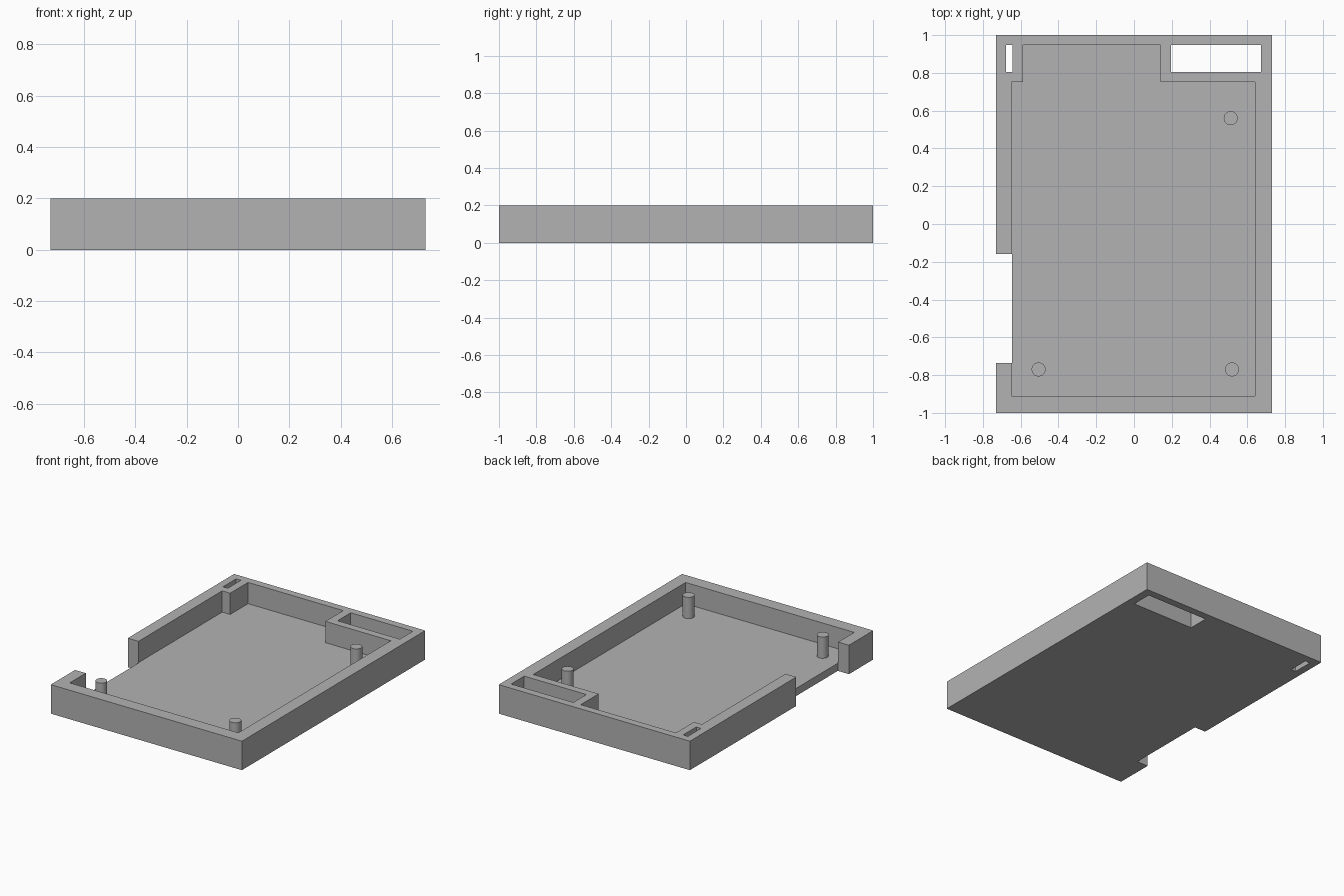
import bpy
import bmesh

cube = bpy.data.objects.get("Cube")
if cube:
    bpy.data.objects.remove(cube, do_unlink=True)

HEIGHT, FLOOR = 0.2, 0.053
HALF_X, HALF_Y = 0.73, 1.0

grey = bpy.data.materials.new("plain grey")
grey.use_nodes = True
grey.diffuse_color = (0.45, 0.45, 0.45, 1)
grey.node_tree.nodes["Principled BSDF"].inputs["Base Color"].default_value = grey.diffuse_color


def prism(name, outline, z0, z1):
    """Extrude a flat outline from z0 up to z1."""
    bm = bmesh.new()
    face = bm.faces.new([bm.verts.new((x, y, z0)) for x, y in outline])
    ext = bmesh.ops.extrude_face_region(bm, geom=[face])["geom"]
    verts = [v for v in ext if isinstance(v, bmesh.types.BMVert)]
    bmesh.ops.translate(bm, vec=(0, 0, z1 - z0), verts=verts)
    bmesh.ops.recalc_face_normals(bm, faces=bm.faces)
    mesh = bpy.data.meshes.new(name)
    bm.to_mesh(mesh)
    bm.free()
    mesh.materials.append(grey)
    obj = bpy.data.objects.new(name, mesh)
    bpy.context.collection.objects.link(obj)
    return obj


def rectangle(x0, x1, y0, y1):
    return [(x0, y0), (x1, y0), (x1, y1), (x0, y1)]


def carve(target, cutter):
    """Subtract the cutter, then discard it."""
    cutter.hide_render = True
    mod = target.modifiers.new("carve", "BOOLEAN")
    mod.operation = "DIFFERENCE"
    mod.solver = "EXACT"
    mod.object = cutter
    bpy.context.view_layer.objects.active = target
    bpy.ops.object.modifier_apply(modifier=mod.name)
    bpy.data.objects.remove(cutter, do_unlink=True)


# Tray block with a side opening in its outline
notch_x, notch_y0, notch_y1 = -0.645, -0.735, -0.16
tray = prism("tray", [
    (-HALF_X, -HALF_Y), (HALF_X, -HALF_Y), (HALF_X, HALF_Y), (-HALF_X, HALF_Y),
    (-HALF_X, notch_y1), (notch_x, notch_y1), (notch_x, notch_y0), (-HALF_X, notch_y0),
], 0, HEIGHT)

# Main cavity, narrower at the back between the two slotted corners
carve(tray, prism("cavity_cutter", [
    (-0.648, -0.91), (0.64, -0.91), (0.64, 0.753), (0.14, 0.753),
    (0.14, 0.948), (-0.587, 0.948), (-0.587, 0.753), (-0.648, 0.753),
], FLOOR, HEIGHT + 0.1))

# Through openings in the back corners
for x0, x1 in ((0.197, 0.672), (-0.678, -0.642)):
    carve(tray, prism("slot_cutter", rectangle(x0, x1, 0.805, 0.948), -0.1, HEIGHT + 0.1))

# Support posts standing on the floor
post_base = FLOOR - 0.01
for name, x, y in (("back_left_post", 0.512, 0.56),
                   ("front_left_post", 0.519, -0.77),
                   ("front_right_post", -0.505, -0.77)):
    bpy.ops.mesh.primitive_cylinder_add(
        vertices=32, radius=0.037, depth=HEIGHT - post_base,
        location=(x, y, (HEIGHT + post_base) / 2))
    post = bpy.context.object
    post.name = name
    post.data.materials.append(grey)
    bpy.ops.object.shade_smooth_by_angle()
